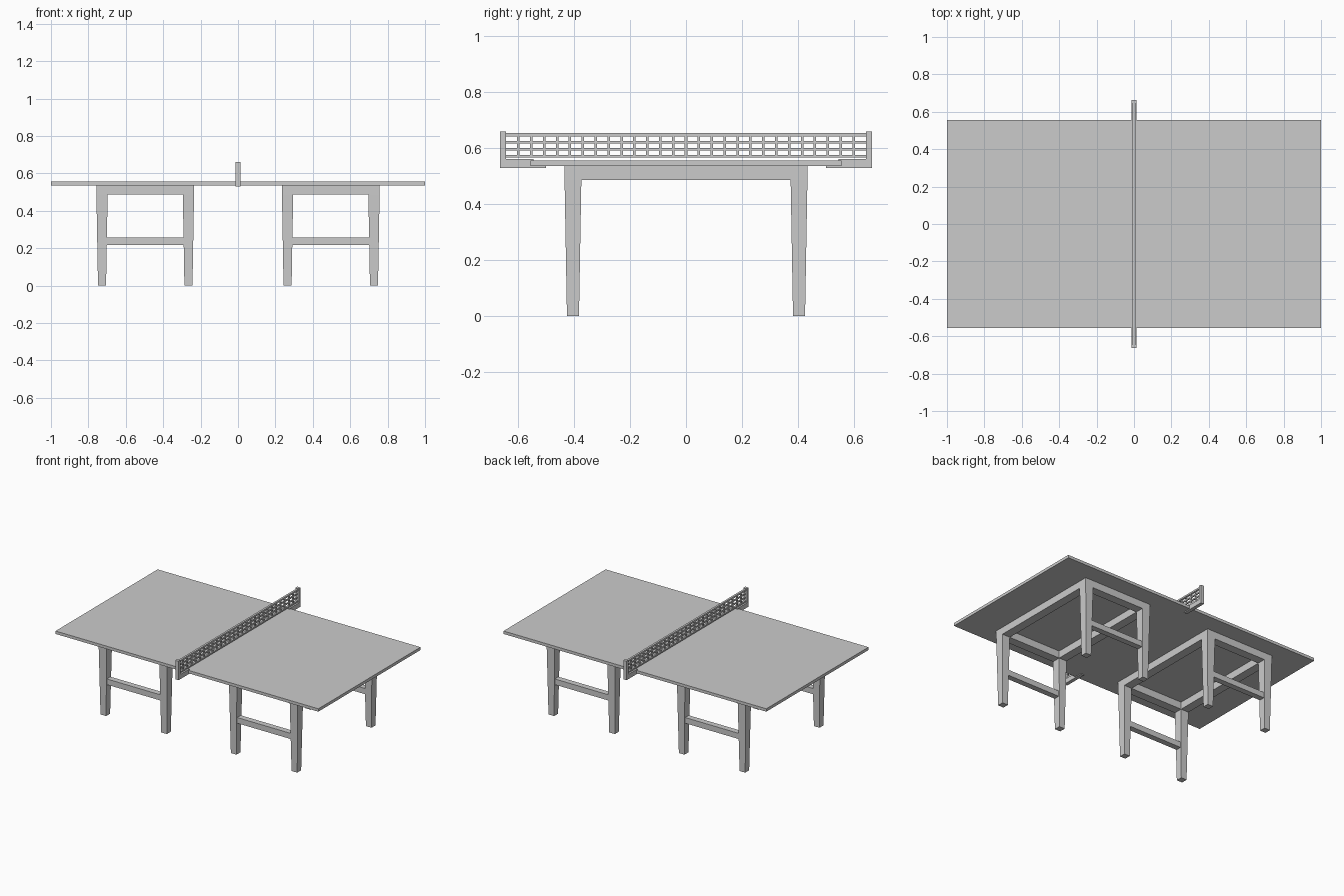
import bpy, bmesh

if "Cube" in bpy.data.objects:
    bpy.data.objects.remove(bpy.data.objects["Cube"])

TOP_Z, UNDER_Z, APRON_Z = 0.556, 0.536, 0.486


def finish(name, bm):
    bmesh.ops.recalc_face_normals(bm, faces=bm.faces)
    me = bpy.data.meshes.new(name)
    bm.to_mesh(me)
    bm.free()
    ob = bpy.data.objects.new(name, me)
    bpy.context.collection.objects.link(ob)
    return ob


def frustum(bm, low, high, z0, z1):
    """Block between two rectangles (x0, x1, y0, y1) at heights z0 and z1."""
    rings = []
    for (x0, x1, y0, y1), z in ((low, z0), (high, z1)):
        rings.append([bm.verts.new(p) for p in
                      ((x0, y0, z), (x1, y0, z), (x1, y1, z), (x0, y1, z))])
    a, b = rings
    bm.faces.new(a[::-1])
    bm.faces.new(b)
    for i in range(4):
        j = (i + 1) % 4
        bm.faces.new((a[i], a[j], b[j], b[i]))


def box(bm, x0, x1, y0, y1, z0, z1):
    frustum(bm, (x0, x1, y0, y1), (x0, x1, y0, y1), z0, z1)


# Table top
bm = bmesh.new()
box(bm, -1, 1, -0.555, 0.555, UNDER_Z, TOP_Z)
finish("table_top", bm)

# Two identical trestles: apron ring, four tapered legs, two side rails
for side, sx in (("left", -1), ("right", 1)):
    cx = sx * 0.496
    hx, hy, w = 0.261, 0.434, 0.06

    bm = bmesh.new()
    loops = []
    for inset in (0, w):
        for z in (APRON_Z, UNDER_Z):
            loops.append([bm.verts.new((cx + i * (hx - inset), j * (hy - inset), z))
                          for i, j in ((-1, -1), (1, -1), (1, 1), (-1, 1))])
    ob, ot, ib, it = loops
    for a, b in ((ob, ot), (ot, it), (it, ib), (ib, ob)):
        for k in range(4):
            n = (k + 1) % 4
            bm.faces.new((a[k], a[n], b[n], b[k]))
    finish(side + "_apron", bm)

    legs, rails = bmesh.new(), bmesh.new()
    for j in (-1, 1):
        y = j * (hy - w / 2)
        for i in (-1, 1):
            x = cx + i * (hx - w / 2)
            rects = [(x - h, x + h, y - h, y + h) for h in (0.0215, w / 2)]
            frustum(legs, rects[0], rects[1], 0, APRON_Z)
        box(rails, cx - 0.208, cx + 0.208, y - 0.02, y + 0.02, 0.217, 0.256)
    finish(side + "_legs", legs)
    finish(side + "_side_rails", rails)

# Net posts with clamps gripping the table edge
profile = [(0.664, 0.53), (0.664, 0.66), (0.643, 0.66), (0.643, 0.562), (0.545, 0.562),
           (0.545, TOP_Z), (0.555, TOP_Z), (0.555, UNDER_Z), (0.50, UNDER_Z), (0.50, 0.53)]
for side, s in (("front", -1), ("back", 1)):
    bm = bmesh.new()
    face = bm.faces.new([bm.verts.new((-0.0125, s * y, z)) for y, z in profile])
    ext = bmesh.ops.extrude_face_region(bm, geom=[face], use_keep_orig=True)
    verts = [v for v in ext["geom"] if isinstance(v, bmesh.types.BMVert)]
    bmesh.ops.translate(bm, verts=verts, vec=(0.025, 0, 0))
    finish(side + "_net_post", bm)

# Net: bands along the top and bottom, thin cords between
bm = bmesh.new()
for x, z, h in ((0.007, 0.649, 0.006), (0.004, 0.622, 0.0045),
                (0.004, 0.597, 0.0045), (0.007, 0.572, 0.005)):
    box(bm, -x, x, -0.645, 0.645, z - h, z + h)
finish("net_bands", bm)

bm = bmesh.new()
cells = 28
for k in range(1, cells):
    y = -0.645 + 1.29 * k / cells
    box(bm, -0.004, 0.004, y - 0.0045, y + 0.0045, 0.572, 0.649)
finish("net_cords", bm)
